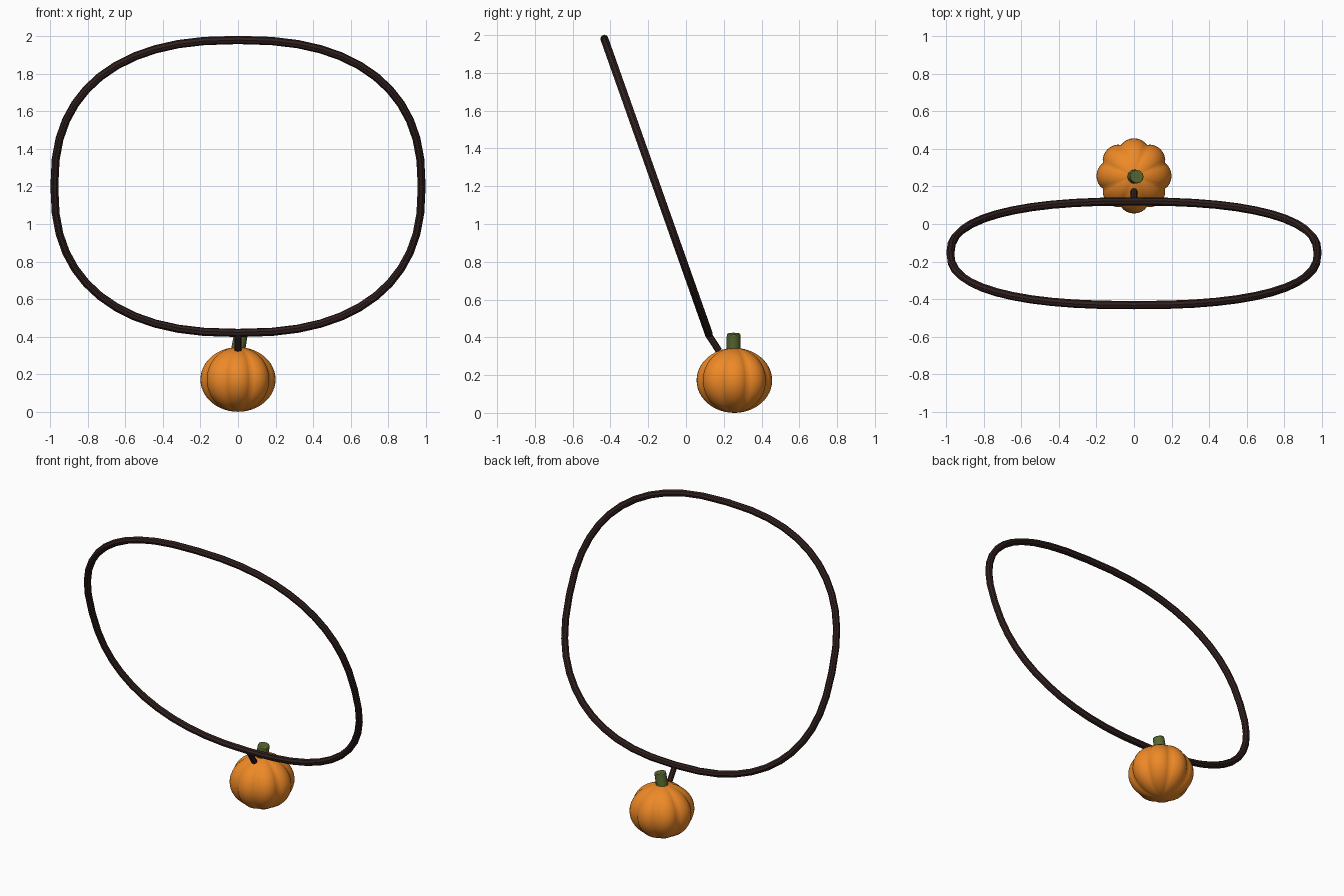
import bpy, bmesh, math
from mathutils import Vector

if "Cube" in bpy.data.objects:
    bpy.data.objects.remove(bpy.data.objects["Cube"])


def material(name, rgb):
    m = bpy.data.materials.new(name)
    m.diffuse_color = (*rgb, 1)
    m.use_nodes = True
    m.node_tree.nodes["Principled BSDF"].inputs["Base Color"].default_value = m.diffuse_color
    return m


BARK = material("dark_bark", (0.03, 0.015, 0.013))
ORANGE = material("orange_skin", (0.85, 0.25, 0.02))
GREEN = material("green_stem", (0.10, 0.14, 0.03))


def finish(obj, mat, angle=35):
    bpy.ops.object.select_all(action='DESELECT')
    obj.select_set(True)
    bpy.context.view_layer.objects.active = obj
    if obj.type == 'CURVE':
        bpy.ops.object.convert(target='MESH')
        obj = bpy.context.object
    obj.data.materials.clear()
    obj.data.materials.append(mat)
    bpy.ops.object.shade_smooth_by_angle(angle=math.radians(angle))
    return obj


def tube(name, points, radius, mat, cyclic=False):
    cu = bpy.data.curves.new(name, 'CURVE')
    cu.dimensions = '3D'
    cu.bevel_depth = radius
    cu.bevel_resolution = 2
    cu.use_fill_caps = not cyclic
    sp = cu.splines.new('POLY')
    sp.points.add(len(points) - 1)
    for p, co in zip(sp.points, points):
        p.co = (*co, 1)
    sp.use_cyclic_u = cyclic
    obj = bpy.data.objects.new(name, cu)
    bpy.context.collection.objects.link(obj)
    return finish(obj, mat)


# Tilted rounded-square loop
def power(v, e):
    return math.copysign(abs(v) ** e, v)


loop = []
for i in range(48):
    a = math.tau * i / 48
    u, v = power(math.cos(a), 0.83), power(math.sin(a), 0.83)
    loop.append((0.978 * u, -0.156 - 0.276 * v, 1.2 + 0.78 * v))
tube("vine_loop", loop, 0.022, BARK, True)

# Short link from loop to pumpkin
tube("vine_link", [(0, 0.115, 0.42), (0, 0.175, 0.328)], 0.018, BARK)

# Pumpkin: squashed sphere with eight lobes
bm = bmesh.new()
bmesh.ops.create_uvsphere(bm, u_segments=64, v_segments=24, radius=1)
for v in bm.verts:
    a = math.atan2(v.co.y, v.co.x)
    r = 0.179 + 0.021 * abs(math.cos(4 * a)) ** 0.8
    v.co = Vector((v.co.x * r, v.co.y * r + 0.256, v.co.z * 0.172 + 0.172))
me = bpy.data.meshes.new("pumpkin")
bm.to_mesh(me)
bm.free()
pumpkin = bpy.data.objects.new("pumpkin", me)
bpy.context.collection.objects.link(pumpkin)
finish(pumpkin, ORANGE, 60)

# Leaning stem
bpy.ops.mesh.primitive_cone_add(vertices=12, radius1=0.038, radius2=0.036, depth=0.11,
                                location=(0.007, 0.252, 0.365),
                                rotation=(0, math.radians(10), 0))
stem = bpy.context.object
stem.name = "pumpkin_stem"
bev = stem.modifiers.new("soft_edge", 'BEVEL')
bev.width = 0.005
bev.segments = 2
finish(stem, GREEN, 35)
